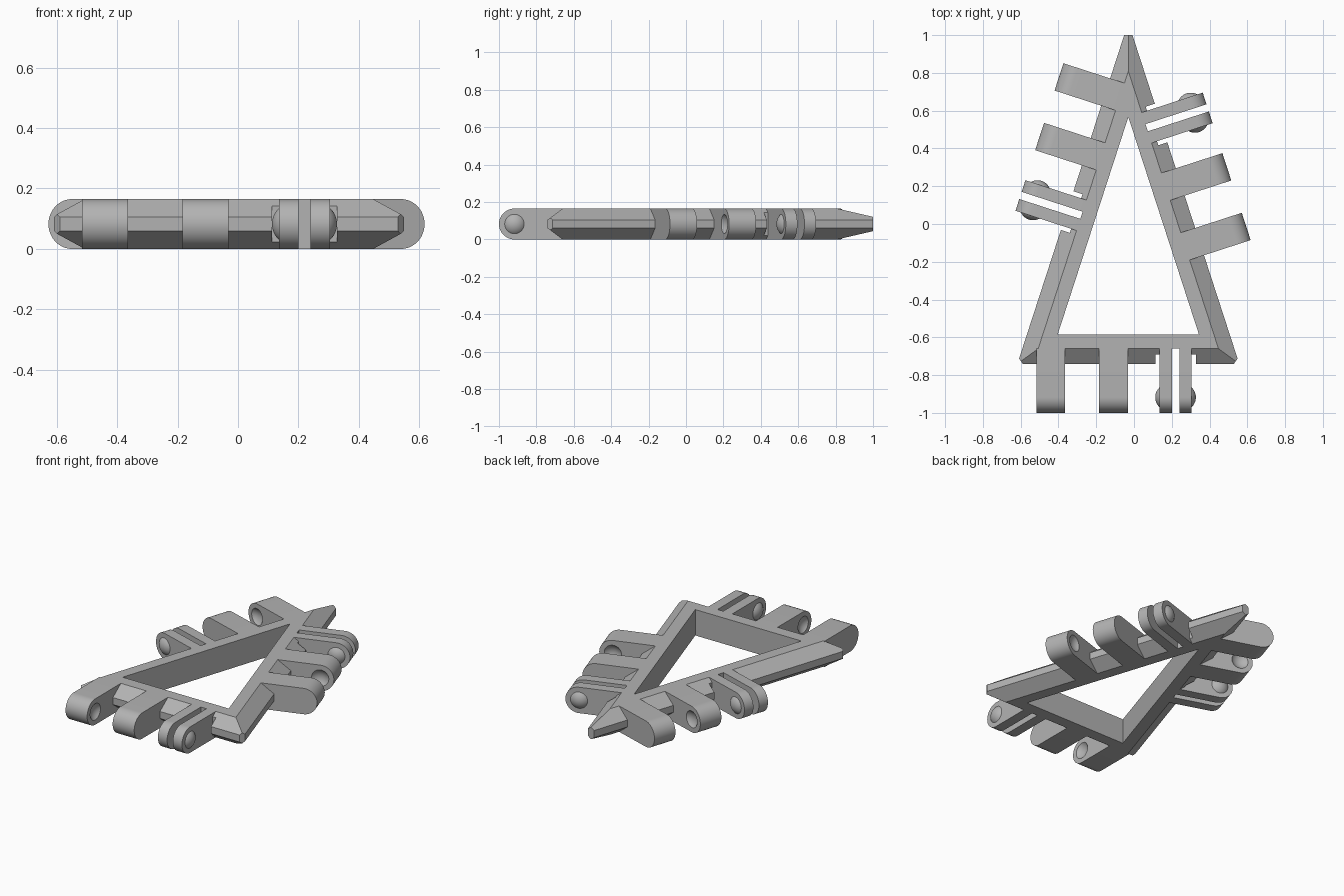
import bpy, bmesh
from math import sin, cos, tan, pi, radians, sqrt
from mathutils import Matrix, Vector

if "Cube" in bpy.data.objects:
    bpy.data.objects.remove(bpy.data.objects["Cube"])

grey = bpy.data.materials.new("plain_grey")
grey.use_nodes = True
grey.diffuse_color = (0.45, 0.45, 0.45, 1)
grey.node_tree.nodes["Principled BSDF"].inputs["Base Color"].default_value = grey.diffuse_color

H = 0.165                    # thickness
CX, BASE_Y, HALF = -0.03, -0.585, 0.374   # opening of the triangular frame
FLAT, RIM = 0.075, 0.155     # frame width at the faces and at the outer rim
TIP = 0.415                  # reach of the hinge arms from the opening
PIN = TIP - H / 2            # hinge axis
CAP_R, CAP_H = 0.052, 0.0225
BALL = (CAP_R ** 2 + CAP_H ** 2) / (2 * CAP_H)


def finish(name, bm, matrix=Matrix()):
    bmesh.ops.recalc_face_normals(bm, faces=bm.faces)
    mesh = bpy.data.meshes.new(name)
    bm.to_mesh(mesh)
    bm.free()
    mesh.materials.append(grey)
    ob = bpy.data.objects.new(name, mesh)
    bpy.context.collection.objects.link(ob)
    ob.matrix_world = matrix
    return ob


def smooth(ob):
    bpy.ops.object.select_all(action='DESELECT')
    ob.select_set(True)
    bpy.context.view_layer.objects.active = ob
    bpy.ops.object.shade_smooth_by_angle(angle=radians(30))


def carve(target, cutter):
    bpy.context.view_layer.update()
    mod = target.modifiers.new("carve", 'BOOLEAN')
    mod.operation, mod.solver, mod.object = 'DIFFERENCE', 'EXACT', cutter
    bpy.context.view_layer.objects.active = target
    bpy.ops.object.modifier_apply(modifier=mod.name)
    bpy.data.objects.remove(cutter)


def slot(width, start, matrix):
    """Box cutter open to the outside of one frame side."""
    bm = bmesh.new()
    length = 0.3
    bmesh.ops.create_cube(bm, size=1, matrix=Matrix.Translation((0, -start - length / 2, H / 2))
                          @ Matrix.Diagonal((width, length, 2 * H, 1)))
    return finish("slot_cutter", bm, matrix)


def arm(name, u, width, matrix):
    """Flat bar with a fully rounded tip, growing out of the frame."""
    r = H / 2
    outline = [(-FLAT, 0), (-FLAT, H)]
    outline += [(-PIN - r * sin(pi * i / 24), r + r * cos(pi * i / 24)) for i in range(25)]
    bm = bmesh.new()
    face = bm.faces.new([bm.verts.new((u - width / 2, y, z)) for y, z in outline])
    new = bmesh.ops.extrude_face_region(bm, geom=[face])["geom"]
    bmesh.ops.translate(bm, vec=(width, 0, 0),
                        verts=[v for v in new if isinstance(v, bmesh.types.BMVert)])
    return finish(name, bm, matrix)


def ball(name, u, matrix, cap_plane=None, side=1):
    """Sphere on the hinge axis, optionally trimmed to a shallow cap."""
    bm = bmesh.new()
    bmesh.ops.create_uvsphere(bm, u_segments=48, v_segments=32, radius=BALL,
                              matrix=Matrix.Translation((u, -PIN, H / 2))
                              @ Matrix.Rotation(pi / 2, 4, 'Y'))
    if cap_plane is not None:
        bmesh.ops.bisect_plane(bm, geom=bm.verts[:] + bm.edges[:] + bm.faces[:],
                               plane_co=(cap_plane, 0, 0), plane_no=(-side, 0, 0),
                               clear_outer=True)
        bmesh.ops.holes_fill(bm, edges=[e for e in bm.edges if e.is_boundary])
    return finish(name, bm, matrix)


# Triangular frame: one cross-section swept round three mitred corners
def corners(d):
    apex = BASE_Y + HALF * tan(radians(72)) + d / sin(radians(18))
    x = HALF + d / tan(radians(36))
    return [(CX - x, BASE_Y - d), (CX + x, BASE_Y - d), (CX, apex)]


section = [(0, 0), (0, H), (FLAT, H), (RIM, 0.105), (RIM, 0.06), (FLAT, 0)]
bm = bmesh.new()
rings = [[bm.verts.new((x, y, z)) for x, y in corners(d)] for d, z in section]
for i, ring in enumerate(rings):
    below = rings[i - 1]
    for k in range(3):
        bm.faces.new((below[k - 1], below[k], ring[k], ring[k - 1]))

# Blunt the three sharp corners
for (x, y), angle, depth in zip(corners(RIM), (216, -36, 90), (0.023, 0.023, 0)):
    out = Vector((cos(radians(angle)), sin(radians(angle)), 0))
    point = Vector((x, y, 0)) - out * depth if depth else Vector((CX, 1, 0))
    bmesh.ops.bisect_plane(bm, geom=bm.verts[:] + bm.edges[:] + bm.faces[:],
                           plane_co=point, plane_no=out, clear_outer=True)
    bmesh.ops.holes_fill(bm, edges=[e for e in bm.edges if e.is_boundary])
frame = finish("triangle_frame", bm)

# Hinges: two socket arms and one pair of pin arms on every side
sides = [("front", 0, 0.22, 0.585), ("left", 108, 0.464, 0.146), ("right", 252, 0.042, 0.2034)]
for side, turn, along, away in sides:
    m = Matrix.Rotation(radians(turn), 4, 'Z') @ Matrix.Translation((along, -away, 0))

    # clearance for the pin arms
    carve(frame, slot(0.215, 0.105, m))
    carve(frame, slot(0.04, FLAT, m))

    # wide arms, with the sockets facing each other
    for label, u, facing in (("outer", -0.66, 1), ("middle", -0.328, -1)):
        width = 0.152
        lug = arm(f"{side}_{label}_socket_arm", u, width, m)
        carve(lug, ball("socket_cutter", u + facing * (width / 2 + BALL - CAP_H), m))
        smooth(lug)

    # thin arms, with a rounded pin on each outer face
    for label, s in (("first", -1), ("second", 1)):
        smooth(arm(f"{side}_{label}_pin_arm", s * 0.0525, 0.065, m))
        face = s * 0.085
        smooth(ball(f"{side}_{label}_pin", face - s * (BALL - CAP_H), m, face, s))
